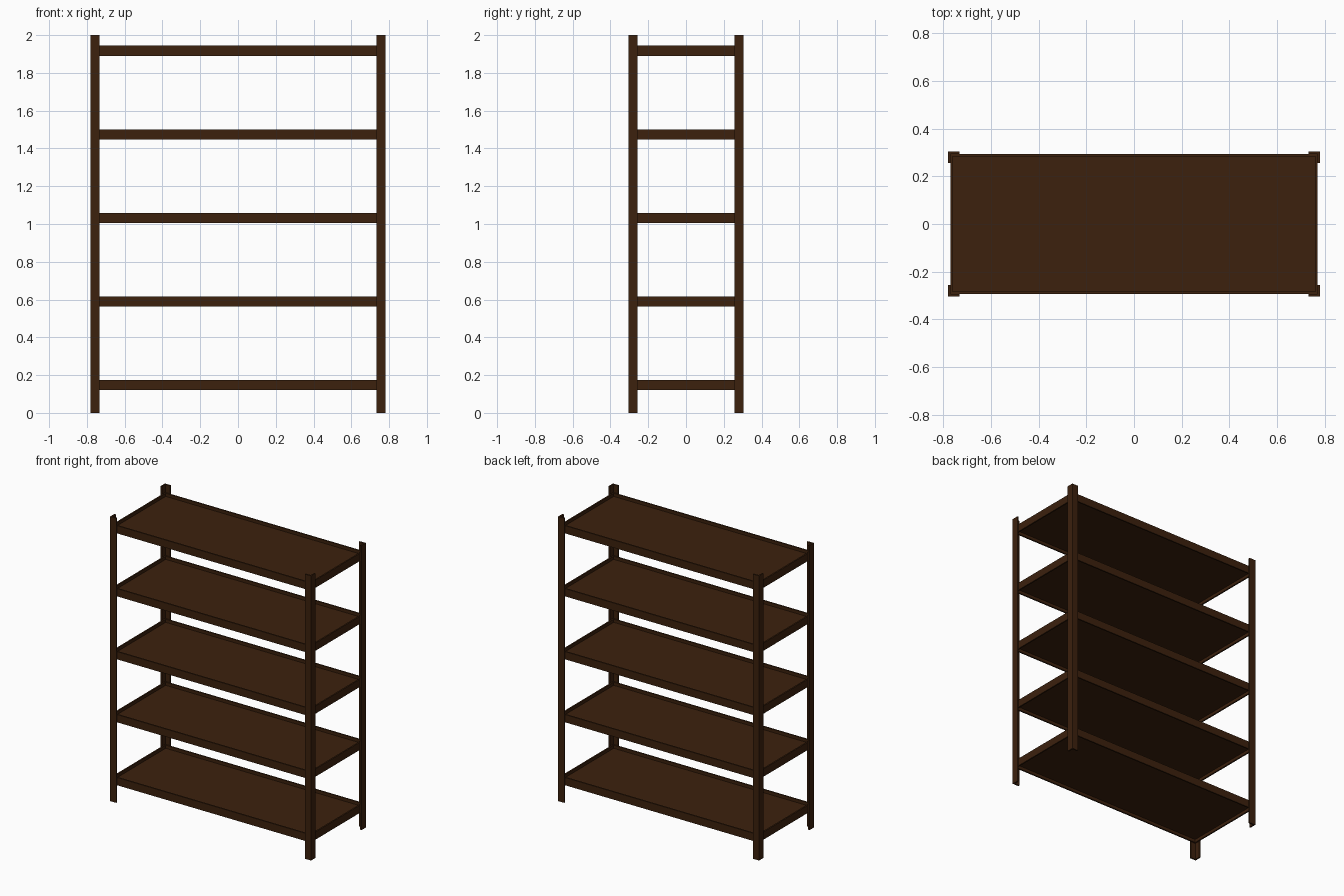
import bpy, bmesh

if "Cube" in bpy.data.objects:
    bpy.data.objects.remove(bpy.data.objects["Cube"])

brown = bpy.data.materials.new("dark_brown")
brown.diffuse_color = (0.045, 0.015, 0.004, 1)
brown.use_nodes = True
brown.node_tree.nodes["Principled BSDF"].inputs["Base Color"].default_value = brown.diffuse_color

HX, HY, H = 0.781, 0.304, 2.0   # outer half sizes and height
T, W = 0.01, 0.048              # post thickness and flange width


def finish(bm, name):
    bmesh.ops.recalc_face_normals(bm, faces=bm.faces)
    me = bpy.data.meshes.new(name)
    bm.to_mesh(me)
    bm.free()
    me.materials.append(brown)
    ob = bpy.data.objects.new(name, me)
    bpy.context.collection.objects.link(ob)
    return ob


def prism(bm, pts, z0, z1):
    f = bm.faces.new([bm.verts.new((x, y, z0)) for x, y in pts])
    r = bmesh.ops.extrude_face_region(bm, geom=[f])
    for v in r["geom"]:
        if isinstance(v, bmesh.types.BMVert):
            v.co.z = z1


def rect(x0, x1, y0, y1):
    return [(x0, y0), (x1, y0), (x1, y1), (x0, y1)]


# L-section corner posts
for sx, nx in ((-1, "left"), (1, "right")):
    for sy, ny in ((-1, "front"), (1, "back")):
        prof = [(HX, HY), (HX - W, HY), (HX - W, HY - T),
                (HX - T, HY - T), (HX - T, HY - W), (HX, HY - W)]
        bm = bmesh.new()
        prism(bm, [(sx * x, sy * y) for x, y in prof], 0, H)
        finish(bm, f"{ny}_{nx}_post")

# shelves: rim frame of four rails around a recessed panel
SX, SY, R = HX - T, HY - T, 0.01
RIM = 0.054
for i in range(5):
    z = 0.12 + i * 0.4425
    bm = bmesh.new()
    for s in (-1, 1):
        ya, yb = sorted((s * SY, s * (SY - R)))
        prism(bm, rect(-SX, SX, ya, yb), z, z + RIM)
        xa, xb = sorted((s * SX, s * (SX - R)))
        prism(bm, rect(xa, xb, -SY + R, SY - R), z, z + RIM)
    finish(bm, f"shelf_rim_{i + 1}")
    bm = bmesh.new()
    prism(bm, rect(-SX + R, SX - R, -SY + R, SY - R), z + 0.022, z + 0.032)
    finish(bm, f"shelf_panel_{i + 1}")
